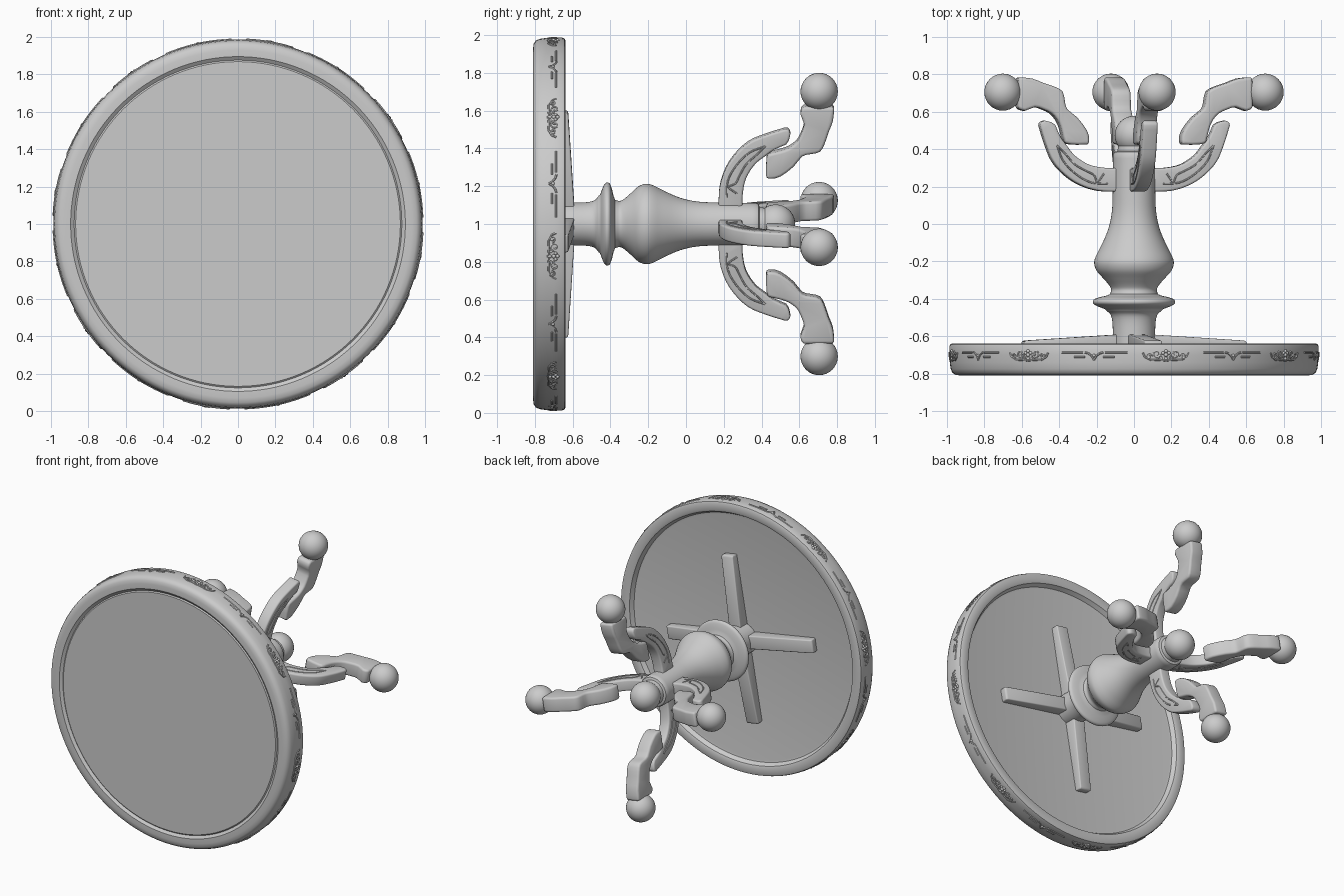
import bpy, bmesh
from math import sin, cos, pi, radians
from mathutils import Matrix, Vector

if "Cube" in bpy.data.objects:
    bpy.data.objects.remove(bpy.data.objects["Cube"])

C = 1.0                      # height of the lying table's axis (axis runs along y)
TURN = radians(-10)          # legs, braces and rim carving share this twist


def place(ob, a=0.0):
    # local x = outward, y = table axis, z = sideways
    ob.matrix_world = Matrix.Translation((0, 0, C)) @ Matrix.Rotation(-a, 4, 'Y')


def finish(name, bm, a=0.0, bevel=0.0, segs=3, angle=35):
    bmesh.ops.recalc_face_normals(bm, faces=bm.faces)
    me = bpy.data.meshes.new(name)
    bm.to_mesh(me)
    bm.free()
    ob = bpy.data.objects.new(name, me)
    bpy.context.collection.objects.link(ob)
    place(ob, a)
    bpy.ops.object.select_all(action='DESELECT')
    ob.select_set(True)
    bpy.context.view_layer.objects.active = ob
    if bevel:
        m = ob.modifiers.new("bevel", 'BEVEL')
        m.width, m.segments, m.limit_method = bevel, segs, 'ANGLE'
        m.angle_limit = radians(40)
        bpy.ops.object.modifier_apply(modifier="bevel")
    bpy.ops.object.shade_smooth_by_angle(angle=radians(angle))
    return ob


def smooth(pts, n=4):
    # Catmull-Rom resampling of an open path
    p = [Vector(q) for q in pts]
    p = [2 * p[0] - p[1]] + p + [2 * p[-1] - p[-2]]
    out = []
    for i in range(1, len(p) - 2):
        a, b, c, d = p[i - 1:i + 3]
        for k in range(n):
            t = k / n
            out.append(0.5 * (2 * b + (c - a) * t + (2 * a - 5 * b + 4 * c - d) * t * t
                              + (3 * b - a - 3 * c + d) * t ** 3))
    return out + [p[-2]]


def lathe(name, profile, n=96):
    # profile of (radius, y) spun about the table axis
    bm = bmesh.new()
    rings = []
    for r, y in profile:
        if r < 1e-4:
            rings.append([bm.verts.new((0, y, 0))] * n)
        else:
            rings.append([bm.verts.new((r * cos(2 * pi * i / n), y, r * sin(2 * pi * i / n)))
                          for i in range(n)])
    for a, b in zip(rings, rings[1:]):
        for i in range(n):
            j = (i + 1) % n
            f = list(dict.fromkeys((a[i], a[j], b[j], b[i])))
            if len(f) > 2:
                bm.faces.new(f)
    return finish(name, bm)


def slab(name, outline, thick, a, bevel):
    # outline of (radius, y) given thickness sideways
    bm = bmesh.new()
    lo = [bm.verts.new((p[0], p[1], -thick / 2)) for p in outline]
    hi = [bm.verts.new((p[0], p[1], thick / 2)) for p in outline]
    bm.faces.new(lo)
    bm.faces.new(hi)
    for i in range(len(lo)):
        j = (i + 1) % len(lo)
        bm.faces.new((lo[i], lo[j], hi[j], hi[i]))
    return finish(name, bm, a, bevel)


def tubes(name, paths, radius, a=0.0):
    # rounded strands, converted to a mesh
    cu = bpy.data.curves.new(name, 'CURVE')
    cu.dimensions, cu.bevel_depth, cu.bevel_resolution = '3D', radius, 1
    cu.use_fill_caps = True
    for path in paths:
        s = cu.splines.new('POLY')
        s.points.add(len(path) - 1)
        for pt, q in zip(s.points, path):
            pt.co = (*q, 1)
    ob = bpy.data.objects.new(name, cu)
    bpy.context.collection.objects.link(ob)
    place(ob, a)
    bpy.ops.object.select_all(action='DESELECT')
    ob.select_set(True)
    bpy.context.view_layer.objects.active = ob
    bpy.ops.object.convert(target='MESH')
    bpy.ops.object.shade_smooth_by_angle(angle=radians(50))


def ball(name, r, y, rad, a=0.0):
    bm = bmesh.new()
    bmesh.ops.create_uvsphere(bm, u_segments=32, v_segments=20, radius=rad,
                              matrix=Matrix.Translation((r, y, 0)))
    finish(name, bm, a)


# round top: recessed front panel, rounded rim, recessed underside
lathe("table_top", [(0, -.802), (.868, -.802), (.876, -.796), (.884, -.802), (.895, -.81), (.93, -.81),
                    (.955, -.806), (.971, -.795), (.98, -.775), (.985, -.74), (.987, -.70),
                    (.987, -.655), (.982, -.643), (.97, -.638), (.925, -.638), (.912, -.643),
                    (.905, -.655), (.895, -.672), (.88, -.675), (0, -.675)], 128)

# turned column
column = smooth([(.113, -.60), (.115, -.53), (.125, -.485), (.15, -.462)], 3) \
    + smooth([(.155, -.455), (.195, -.44), (.215, -.428), (.22, -.415), (.212, -.402),
              (.185, -.392), (.15, -.384)], 3) \
    + smooth([(.128, -.375), (.122, -.35), (.135, -.325), (.165, -.29), (.2, -.25), (.213, -.21),
              (.205, -.175), (.18, -.125), (.15, -.06), (.13, 0), (.118, .07),
              (.114, .16), (.112, .35)], 4)
lathe("column", [(0, -.67), (.113, -.67)] + column +
      [(.112, .37), (.105, .385), (.088, .39), (.085, .42), (0, .42)], 64)
ball("column_finial", 0, .475, .103)

# leg outlines
upper = smooth([(.08, .172), (.2, .178), (.3, .21), (.38, .263), (.445, .335), (.485, .43), (.515, .525)]) \
    + [Vector(p) for p in ((.513, .545), (.49, .553), (.455, .545), (.432, .53))] \
    + smooth([(.42, .50), (.40, .46), (.37, .42), (.325, .365), (.25, .318), (.16, .3), (.08, .3)])
lower = smooth([(.385, .44), (.36, .427), (.26, .425), (.25, .45), (.262, .50), (.315, .57), (.37, .615),
                (.382, .66), (.395, .71), (.44, .735), (.50, .755), (.56, .778), (.635, .785)], 2) \
    + smooth([(.638, .62), (.60, .605), (.545, .625), (.50, .613), (.455, .592),
              (.425, .56), (.405, .52), (.392, .47)], 2)
crest = smooth([(.15, .215), (.24, .222), (.32, .265), (.39, .335), (.425, .42)])
crescent = smooth([(.17, .27), (.205, .225), (.225, .262), (.27, .285), (.33, .32), (.38, .375), (.425, .42)])
brace = [(0, -.685), (.6, -.685), (.605, -.63), (.59, -.623), (0, -.585)]

for k, side in enumerate(("right", "upper", "left", "lower")):
    a = TURN + k * pi / 2
    slab(side + "_leg_bracket", upper, .08, a, .012)
    slab(side + "_leg_foot", lower, .105, a, .02)
    ball(side + "_foot_ball", .712, .705, .099, a)
    slab(side + "_top_brace", brace, .095, a, .008)
    # carved lines on both flanks of the bracket
    tubes(side + "_leg_carving",
          [[(p[0], p[1], s * .039) for p in line] for s in (-1, 1) for line in (crest, crescent)],
          .005, a)


# rim carving: eight scroll clusters with straight strands between
def rim(s, v, r=.987):
    # s = distance along the rim, v = offset across it
    t = s / .987
    return (r * cos(t), -.70 + v, r * sin(t))


def spiral(cx, cy, r0, turns, start, flip):
    n = 14
    return [rim(flip * (cx + r0 * (1 - .75 * i / n) * cos(start + turns * 2 * pi * i / n)),
                cy + r0 * (1 - .75 * i / n) * sin(start + turns * 2 * pi * i / n))
            for i in range(n + 1)]


for k in range(8):
    a = TURN + k * pi / 4
    paths = []
    for f in (-1, 1):
        paths += [spiral(.05, .006, .024, 1.2, pi, f), spiral(.092, -.008, .018, -1.2, pi, f),
                  spiral(.03, -.018, .014, 1.1, 0, f),
                  [rim(f * s, v) for s, v in ((.0, -.03), (.04, -.026), (.08, -.028), (.115, -.01), (.125, .012))]]
        # strands and pointed leaf midway to the next cluster
        m = .987 * pi / 8
        paths += [[rim(m + f * (.06 + .02 * i), .012) for i in range(7)],
                  [rim(m + f * (.05 + .02 * i), -.010) for i in range(4)],
                  [rim(m + f * s, v) for s, v in ((0, -.026), (.012, -.006), (.03, .008), (.05, .014))]]
    tubes("rim_scrolls_%d" % (k + 1), paths, .0055, a)
    # flower at the cluster's centre
    bm = bmesh.new()
    for s, v, d in ((0, 0, .011), (0, .02, .010), (.016, .01, .009), (-.016, .01, .009), (0, -.02, .009),
                    (.987 * pi / 8, -.004, .009)):
        bmesh.ops.create_uvsphere(bm, u_segments=10, v_segments=6, radius=d,
                                  matrix=Matrix.Translation(rim(s, v)))
    finish("rim_flower_%d" % (k + 1), bm, a)
